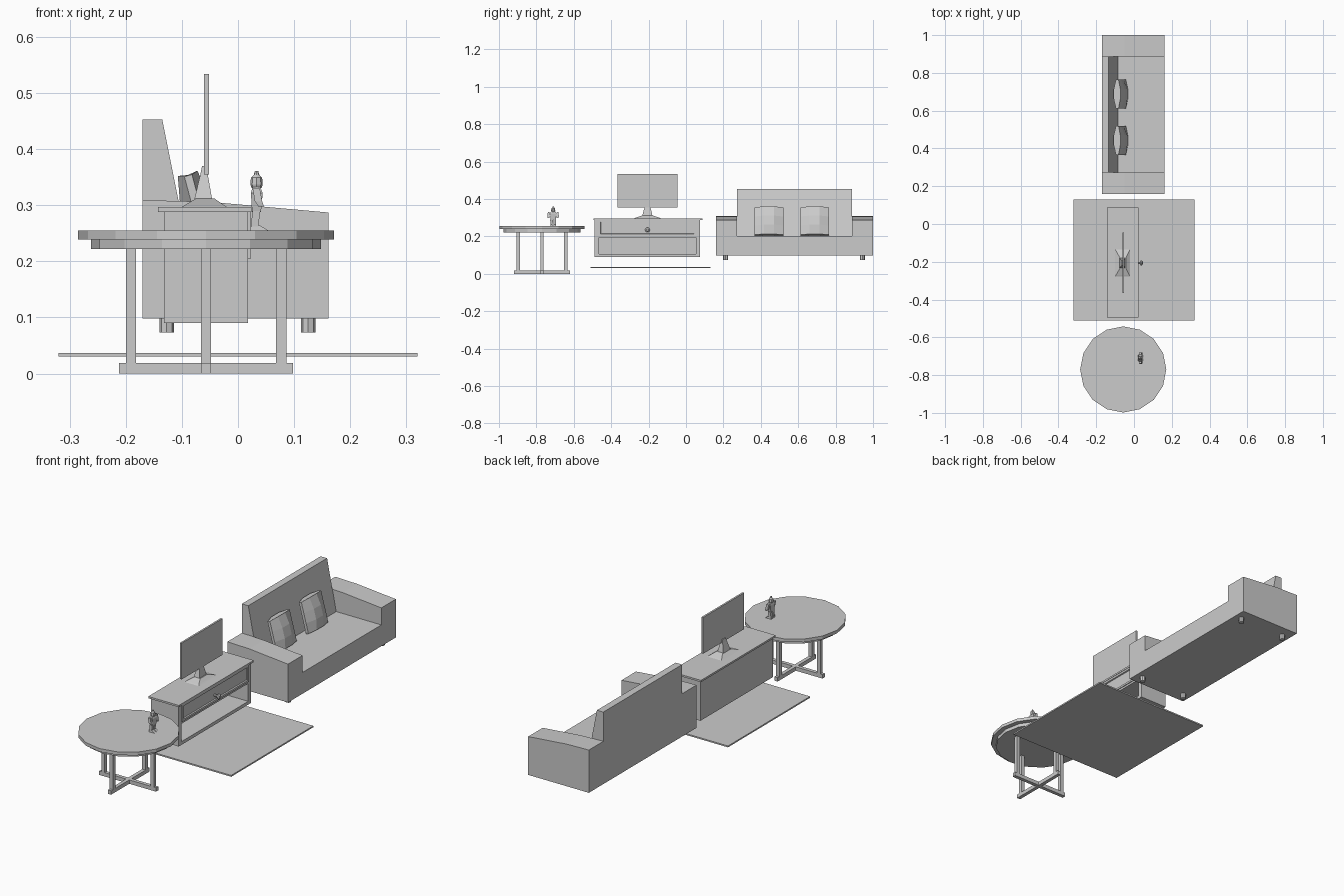
import bpy, bmesh, math
from mathutils import Vector, Matrix

if "Cube" in bpy.data.objects:
    bpy.data.objects.remove(bpy.data.objects["Cube"])

gray = bpy.data.materials.new("light_gray")
gray.diffuse_color = (0.6, 0.6, 0.6, 1)
gray.use_nodes = True
gray.node_tree.nodes["Principled BSDF"].inputs["Base Color"].default_value = gray.diffuse_color


def finish(name, bm):
    bmesh.ops.recalc_face_normals(bm, faces=bm.faces)
    me = bpy.data.meshes.new(name)
    bm.to_mesh(me)
    bm.free()
    me.materials.append(gray)
    ob = bpy.data.objects.new(name, me)
    bpy.context.collection.objects.link(ob)
    return ob


def loft(name, rings, flat=False):
    """Skin a list of equal-length closed rings and cap both ends."""
    bm = bmesh.new()
    vs = [[bm.verts.new(p) for p in r] for r in rings]
    n = len(rings[0])
    for a, b in zip(vs, vs[1:]):
        for i in range(n):
            j = (i + 1) % n
            bm.faces.new((a[i], a[j], b[j], b[i]))
    bm.faces.new(vs[0])
    bm.faces.new(vs[-1])
    if flat:
        bmesh.ops.dissolve_limit(bm, angle_limit=0.01, verts=bm.verts, edges=bm.edges)
    return finish(name, bm)


def rect(x0, x1, y0, y1, z):
    return [(x0, y0, z), (x1, y0, z), (x1, y1, z), (x0, y1, z)]


def box(name, x0, x1, y0, y1, z0, z1):
    return loft(name, [rect(x0, x1, y0, y1, z0), rect(x0, x1, y0, y1, z1)])


def turned(name, centre, profile, n, axis="z"):
    """Turned solid from (radius, distance along axis) pairs."""
    c, rings = Vector(centre), []
    for r, h in profile:
        ring = []
        for i in range(n):
            a = 2 * math.pi * i / n
            u, v = r * math.cos(a), r * math.sin(a)
            ring.append(c + Vector((u, v, h) if axis == "z" else (h, u, v)))
        rings.append(ring)
    return loft(name, rings)


# Sofa: U-shaped seat and arms, with arm tops sloping to the front
def sofa_section(x, h):
    pts = [(.16, .098), (1, .098), (1, h), (.887, h), (.887, .203),
           (.273, .203), (.273, h), (.16, h)]
    return [(x, y, z) for y, z in pts]


loft("sofa_base", [sofa_section(-.17, .309), sofa_section(-.05, .306),
                   sofa_section(.161, .287)], flat=True)
back = [(-.17, .203), (-.17, .453), (-.135, .453), (-.085, .203)]
loft("sofa_back", [[(x, y, z) for x, z in back] for y in (.273, .887)])
for fx in (-.127, .125):
    for fy in (.212, .943):
        turned("sofa_foot", (fx, fy, 0), [(.013, .073), (.013, .098)], 8)

# Pillows: bulged faceted cushions leaning against the back
tilt = Matrix.Rotation(math.radians(-15), 4, "Y")
for py in (.443, .688):
    rings = []
    for z, bulge in ((0, .018), (.05, .028), (.1, .028), (.15, .018)):
        cols = [(-.077, .007), (-.027, bulge), (.027, bulge), (.077, .007)]
        lift = .004 if z == .15 else 0
        ring = [(t, y, z + (lift if abs(y) < .05 else 0)) for y, t in cols]
        ring += [(-t, y, z + (lift if abs(y) < .05 else 0)) for y, t in reversed(cols)]
        rings.append([tilt @ Vector(p) + Vector((-.05, py, .208)) for p in ring])
    loft("pillow", rings)

# Rug
box("rug", -.32, .32, -.51, .13, .03, .037)

# Media cabinet: boards round an open shelf, with a drawer above
box("cabinet_top", -.143, .024, -.495, .088, .288, .297)
box("cabinet_back", -.132, -.122, -.488, .076, .09, .288)
box("cabinet_floor", -.122, .018, -.466, .054, .09, .106)
box("cabinet_shelf", -.122, .018, -.466, .054, .194, .204)
for y in (-.488, .054):
    box("cabinet_side", -.122, .018, y, y + .022, .09, .288)

# Drawer front with a recessed panel
bm = bmesh.new()
bmesh.ops.create_cube(bm, size=1, matrix=Matrix.Translation((-.05, -.206, .246))
                      @ Matrix.Diagonal((.144, .52, .084, 1)))
front = [f for f in bm.faces if f.normal.x > .9]
bmesh.ops.inset_region(bm, faces=front, thickness=.014)
inner = [f for f in front if f.is_valid]
bmesh.ops.inset_region(bm, faces=inner, thickness=.003, depth=-.006)
finish("drawer", bm)
turned("drawer_knob", (.016, -.206, .235),
       [(.006, 0), (.006, .016), (.013, .02), (.013, .026), (.006, .031)], 10, "x")

# Television on a flared stand
box("tv_screen", -.061, -.052, -.365, -.046, .355, .534)
loft("tv_stand_base", [rect(-.1, -.02, -.277, -.135, .297),
                       rect(-.095, -.025, -.27, -.142, .3),
                       rect(-.075, -.042, -.235, -.178, .312)])
loft("tv_stand_neck", [rect(-.078, -.046, -.234, -.179, .31),
                       rect(-.067, -.054, -.222, -.19, .355),
                       rect(-.064, -.059, -.219, -.193, .37)])

# Round table: two stacked tops on four posts with a floor cross
tx, ty = -.057, -.77
turned("table_top", (tx, ty, 0), [(.228, .239), (.228, .255)], 16)
turned("table_under_top", (tx, ty, 0), [(.205, .222), (.205, .239)], 16)
h = .009
box("cross_bar_long", tx - .155, tx + .155, ty - h, ty + h, 0, .019)
for s in (-1, 1):
    ends = sorted((ty + s * h, ty + s * .15))
    box("cross_bar_side", tx - h, tx + h, ends[0], ends[1], 0, .019)
    box("table_post", tx + s * .134 - h, tx + s * .134 + h, ty - h, ty + h, .019, .222)
    box("table_post", tx - h, tx + h, ty + s * .127 - h, ty + s * .127 + h, .019, .222)

# Toy robot standing on the table, facing the rug side
rx, ry = .033, -.71
loft("robot_torso", [rect(rx - .008, rx + .008, ry - .013, ry + .013, .288),
                     rect(rx - .01, rx + .011, ry - .019, ry + .019, .322),
                     rect(rx - .007, rx + .007, ry - .012, ry + .012, .332)])
turned("robot_head", (rx, ry, 0), [(.009, .331), (.011, .337), (.01, .349),
                                   (.005, .354), (.003, .361)], 8)
for s in (-1, 1):
    y = ry + s * .009
    loft("robot_leg", [rect(rx - .011, rx + .002, y - .006, y + .006, .255),
                       rect(rx - .007, rx + .007, y - .007, y + .007, .29)])
    loft("robot_foot", [rect(rx - .011, rx + .021, y - .007, y + .007, .255),
                        rect(rx - .01, rx + .006, y - .006, y + .006, .264)])
    y = ry + s * .024
    loft("robot_arm", [rect(rx + .003, rx + .013, y - .005, y + .005, .298),
                       rect(rx - .003, rx + .01, y - .006, y + .006, .307),
                       rect(rx - .007, rx + .006, y - .005, y + .005, .33)])
